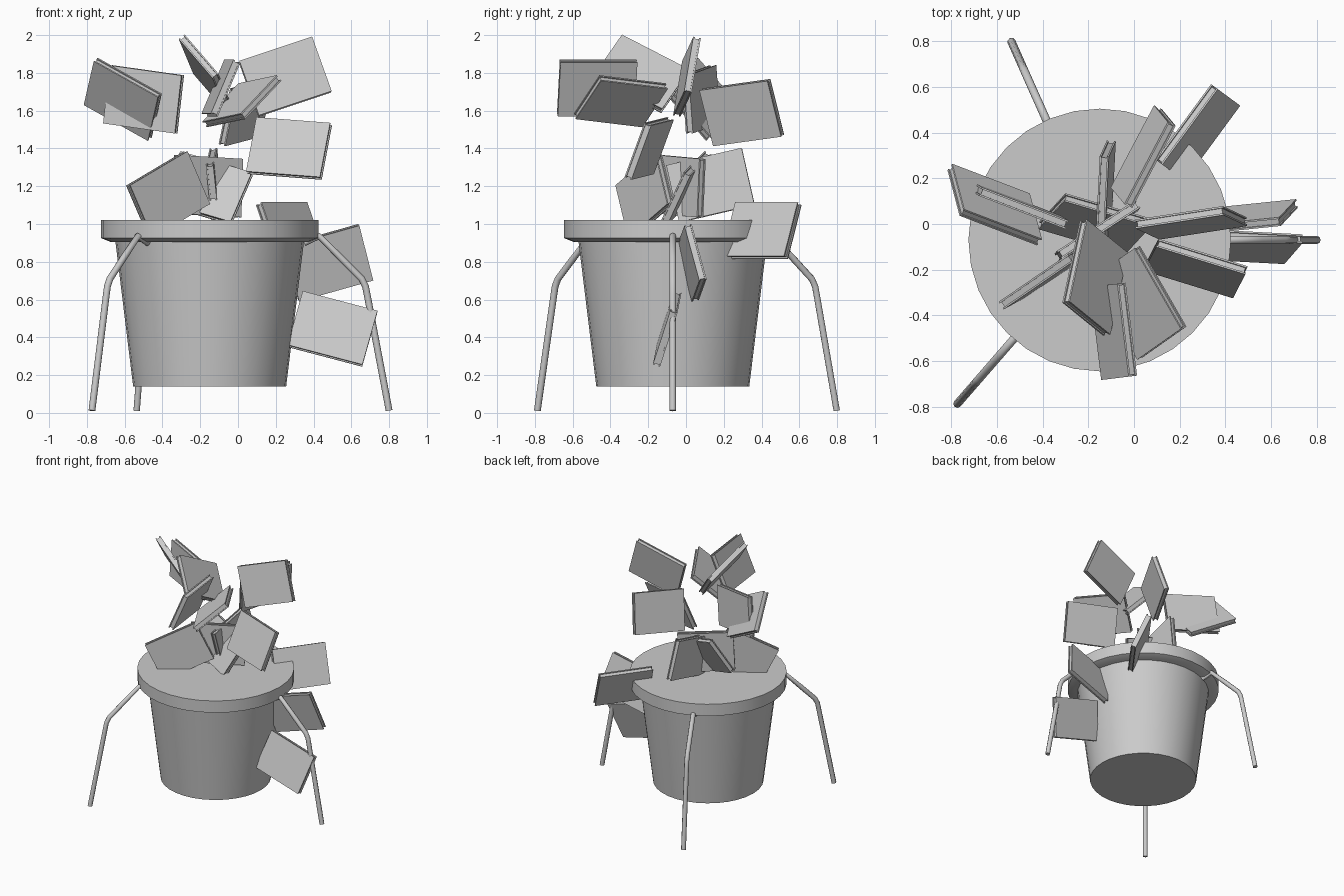
import bpy, bmesh, math
from mathutils import Vector, Matrix

if "Cube" in bpy.data.objects:
    bpy.data.objects.remove(bpy.data.objects["Cube"])

grey = bpy.data.materials.new("light_grey")
grey.diffuse_color = (0.6, 0.6, 0.6, 1)
grey.use_nodes = True
grey.node_tree.nodes["Principled BSDF"].inputs["Base Color"].default_value = grey.diffuse_color
CENTRE = Vector((-0.15, -0.07, 0))


def add_mesh(name, bm):
    bmesh.ops.recalc_face_normals(bm, faces=bm.faces)
    me = bpy.data.meshes.new(name)
    bm.to_mesh(me)
    bm.free()
    me.materials.append(grey)
    ob = bpy.data.objects.new(name, me)
    bpy.context.collection.objects.link(ob)
    return ob


def smooth(ob):
    bpy.ops.object.select_all(action='DESELECT')
    ob.select_set(True)
    bpy.context.view_layer.objects.active = ob
    bpy.ops.object.shade_smooth_by_angle(angle=math.radians(35))


def lathe(name, profile, sides=32):
    """Closed turned solid from (radius, height) pairs, bottom to top."""
    bm = bmesh.new()
    rings = []
    for r, z in profile:
        rings.append([bm.verts.new(CENTRE + Vector((r * math.cos(a), r * math.sin(a), z)))
                      for a in (2 * math.pi * i / sides for i in range(sides))])
    for lo, hi in zip(rings, rings[1:]):
        for i in range(sides):
            j = (i + 1) % sides
            bm.faces.new((lo[i], lo[j], hi[j], hi[i]))
    bm.faces.new(rings[0])
    bm.faces.new(rings[-1])
    smooth(add_mesh(name, bm))


# Tapered tub and its flat, closed rim
lathe("tub", [(0.405, 0.14), (0.502, 0.93)])
lathe("rim", [(0.525, 0.905), (0.575, 0.925), (0.575, 1.02)])


# Three bent legs: hip, knee, foot
def leg(name, degrees):
    a = math.radians(degrees)
    cu = bpy.data.curves.new(name, 'CURVE')
    cu.dimensions = '3D'
    cu.bevel_depth = 0.018
    cu.bevel_resolution = 2
    cu.use_fill_caps = True
    path = [(0.50, 0.90), (0.58, 0.935), (0.70, 0.815), (0.805, 0.71),
            (0.825, 0.67), (0.835, 0.62), (0.95, 0.012)]
    sp = cu.splines.new('POLY')
    sp.points.add(len(path) - 1)
    for p, (r, z) in zip(sp.points, path):
        p.co = (CENTRE.x + r * math.cos(a), CENTRE.y + r * math.sin(a), z, 1)
    cu.materials.append(grey)
    ob = bpy.data.objects.new(name, cu)
    bpy.context.collection.objects.link(ob)


for n, d in (("leg_right", 0), ("leg_back", 114), ("leg_front", 229)):
    leg(n, d)


# Flying book: two covers around a slightly smaller page block
def book(name, centre, along, down, size=(0.41, 0.31), thick=0.04):
    u = Vector(along).normalized()
    v = Vector(down)
    v = (v - u * v.dot(u)).normalized()
    w = u.cross(v)
    frame = Matrix((u, v, w)).transposed().to_4x4()
    frame.translation = Vector(centre)
    bm = bmesh.new()
    cover = 0.008
    for dz, t, shrink in ((0, thick - 2 * cover, 0.014),
                          (thick / 2 - cover / 2, cover, 0),
                          (-thick / 2 + cover / 2, cover, 0)):
        box = Matrix.Translation((0, 0, dz)) @ Matrix.Diagonal(
            (size[0] - shrink, size[1] - shrink, t, 1))
        bmesh.ops.create_cube(bm, size=1, matrix=frame @ box)
    add_mesh(name, bm)


# centre, long direction, short direction
BOOKS = [
    # upper cloud
    ((0.25, 0.005, 1.78), (0.39, 0.06, 0.13), (0.09, -0.05, -0.29)),
    ((-0.17, -0.235, 1.795), (0.075, 0.35, -0.18), (0.18, -0.14, -0.21)),
    ((-0.09, -0.47, 1.72), (-0.05, 0.41, 0), (-0.12, 0, -0.28)),
    ((0.02, -0.345, 1.65), (-0.19, 0.33, -0.04), (-0.19, -0.13, -0.20)),
    ((-0.50, 0.08, 1.66), (0.39, -0.15, -0.055), (-0.03, 0.02, -0.30)),
    ((-0.61, 0.085, 1.66), (0.34, -0.13, -0.19), (-0.05, 0.20, -0.235)),
    ((0.04, 0.295, 1.59), (0.19, 0.36, 0.05), (-0.06, 0.07, -0.29)),
    ((0.27, -0.195, 1.40), (0.39, -0.12, -0.03), (-0.04, -0.11, -0.29)),
    # resting on the rim
    ((-0.37, -0.22, 1.155), (0.32, 0.22, 0.19), (0.14, 0.08, -0.27)),
    ((-0.125, 0.13, 1.205), (0.02, 0.39, 0.09), (0.03, 0.06, -0.30)),
    ((-0.16, -0.03, 1.20), (0.34, 0.22, -0.02), (0.01, 0, -0.31)),
    ((-0.17, 0.0, 1.19), (0.34, -0.10, -0.10), (0.09, 0.13, 0.27)),
    # falling down the side
    ((0.28, 0.40, 0.965), (-0.235, -0.32, 0), (0.10, -0.07, -0.285)),
    ((0.48, 0.03, 0.795), (0.39, 0.04, 0.11), (0.08, 0.08, -0.29)),
    ((0.50, -0.10, 0.445), (0.38, -0.02, -0.10), (-0.06, -0.09, -0.28)),
]
for i, (c, u, v) in enumerate(BOOKS, 1):
    book(f"book_{i:02d}", c, u, v)
